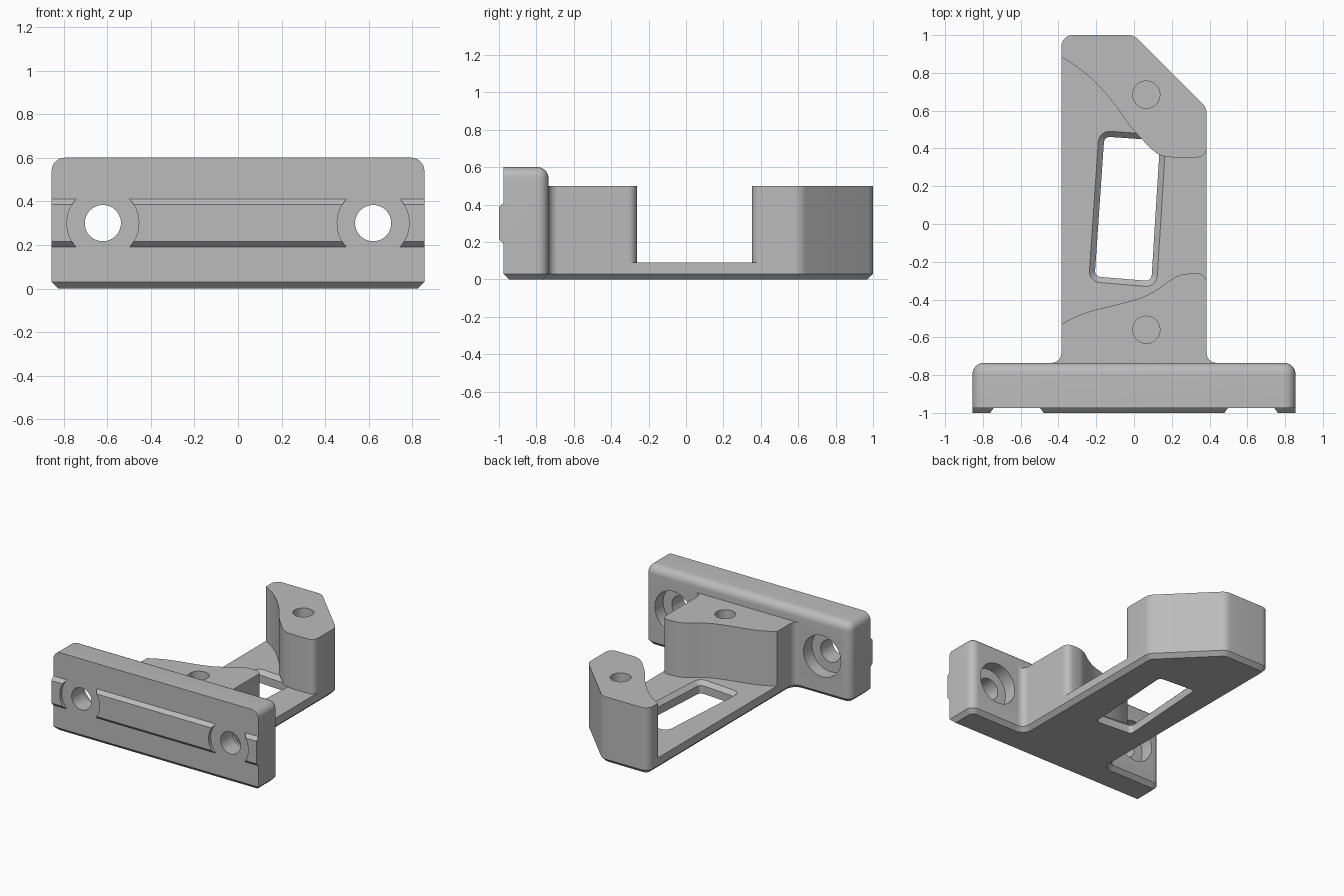
import bpy
import bmesh
import math
from mathutils import Vector

if "Cube" in bpy.data.objects:
    bpy.data.objects.remove(bpy.data.objects["Cube"], do_unlink=True)

grey = bpy.data.materials.new("plain_grey")
grey.use_nodes = True
grey.diffuse_color = (0.5, 0.5, 0.5, 1)
grey.node_tree.nodes["Principled BSDF"].inputs["Base Color"].default_value = (0.5, 0.5, 0.5, 1)


def rounded(corners, steps=8):
    """Outline from (x, y, radius) corners, listed counter-clockwise."""
    pts = []
    n = len(corners)
    for i, (x, y, r) in enumerate(corners):
        p = Vector((x, y))
        if not r:
            pts.append(p)
            continue
        d1 = (Vector(corners[i - 1][:2]) - p).normalized()
        d2 = (Vector(corners[(i + 1) % n][:2]) - p).normalized()
        half = d1.angle(d2) / 2
        centre = p + (d1 + d2).normalized() * r / math.sin(half)
        a = p + d1 * r / math.tan(half) - centre
        b = p + d2 * r / math.tan(half) - centre
        turn = a.angle(b)
        for k in range(steps + 1):
            u = k / steps
            pts.append(centre + (a * math.sin((1 - u) * turn) + b * math.sin(u * turn)) / math.sin(turn))
    return [p for i, p in enumerate(pts) if (p - pts[i - 1]).length > 1e-4]


def spline(points, steps=4):
    """Smooth curve through points, returned as sharp corners."""
    v = [Vector(p) for p in points]
    v = [2 * v[0] - v[1]] + v + [2 * v[-1] - v[-2]]
    out = []
    for a, b, c, d in zip(v, v[1:], v[2:], v[3:]):
        for k in range(steps):
            t = k / steps
            out.append(0.5 * (2 * b + (c - a) * t + (2 * a - 5 * b + 4 * c - d) * t * t
                              + (3 * b - a - 3 * c + d) * t ** 3))
    out.append(v[-2])
    return [(p.x, p.y, 0) for p in out]


def inset(pts, d):
    out = []
    for i, p in enumerate(pts):
        e1 = (p - pts[i - 1]).normalized()
        e2 = (pts[(i + 1) % len(pts)] - p).normalized()
        n1, n2 = Vector((-e1.y, e1.x)), Vector((-e2.y, e2.x))
        out.append(p + (n1 + n2) * d / (1 + n1.dot(n2)))
    return out


def finish(name, bm):
    bmesh.ops.recalc_face_normals(bm, faces=bm.faces)
    mesh = bpy.data.meshes.new(name)
    bm.to_mesh(mesh)
    bm.free()
    mesh.materials.append(grey)
    obj = bpy.data.objects.new(name, mesh)
    bpy.context.collection.objects.link(obj)
    return obj


def stack(name, outline, levels, axis="z"):
    """Prism along an axis; each level is (position, inset of outline)."""
    place = {"z": lambda a, b, c: (a, b, c),
             "y": lambda a, b, c: (b, c, a),
             "x": lambda a, b, c: (c, a, b)}[axis]
    bm = bmesh.new()
    rings = [[bm.verts.new(place(p.x, p.y, c)) for p in inset(outline, d)] for c, d in levels]
    n = len(outline)
    for low, high in zip(rings, rings[1:]):
        for i in range(n):
            j = (i + 1) % n
            bm.faces.new((low[i], low[j], high[j], high[i]))
    bm.faces.new(rings[0][::-1])
    bm.faces.new(rings[-1])
    return finish(name, bm)


def rod(a, b, r, start, end, axis):
    circle = [Vector((a + r * math.cos(t * math.tau / 48), b + r * math.sin(t * math.tau / 48)))
              for t in range(48)]
    return stack("cutter", circle, [(start, 0), (end, 0)], axis)


def activate(obj):
    bpy.ops.object.select_all(action="DESELECT")
    obj.select_set(True)
    bpy.context.view_layer.objects.active = obj


def cut(obj, cutters):
    for cutter in cutters:
        cutter.hide_render = True
        mod = obj.modifiers.new("cut", "BOOLEAN")
        mod.operation = "DIFFERENCE"
        mod.solver = "EXACT"
        mod.object = cutter
        activate(obj)
        bpy.ops.object.modifier_apply(modifier=mod.name)
        bpy.data.objects.remove(cutter, do_unlink=True)


W, A = 0.855, 0.385               # half widths of plate and arm
FRONT, BACK = -0.975, -0.735      # plate faces
FLOOR, BLOCK, TOP = 0.09, 0.5, 0.6
tip = [(A, 0.615, 0.08), (0, 1, 0.08), (-A, 1, 0.06)]

# Chamfered T-shaped floor with a slanted window
floor = stack("base_floor", rounded(
    [(-W, FRONT, 0), (W, FRONT, 0), (W, BACK, 0.06), (A, BACK, 0.05)] + tip
    + [(-A, BACK, 0.05), (-W, BACK, 0.06)]), [(0, 0.03), (0.03, 0), (FLOOR, 0)])
window = rounded([(-0.24, -0.305, 0.06), (0.12, -0.335, 0.06),
                  (0.17, 0.47, 0.06), (-0.185, 0.495, 0.06)])
cut(floor, [stack("cutter", window, [(-0.05, 0.03), (0.06, 0.03), (FLOOR, 0), (0.1, -0.01)])])

# Mounting plate, rounded along its top and back edges
bm = bmesh.new()
bmesh.ops.create_cube(bm, size=1)
for v in bm.verts:
    v.co = (v.co.x * 2 * W, BACK if v.co.y > 0 else FRONT, TOP if v.co.z > 0 else FLOOR)


def is_round(e):
    p, q = (v.co for v in e.verts)
    back, top = p.y == q.y == p.y and min(p.y, q.y) > -0.8, min(p.z, q.z) > 0.5
    return (back and top) or (back and p.x == q.x) and not (p.z == q.z) or (top and p.x == q.x)


bmesh.ops.bevel(bm, geom=[e for e in bm.edges if is_round(e)], offset=0.06,
                segments=8, profile=0.5, affect="EDGES")
plate = finish("mounting_plate", bm)

# Counterbored screw holes
for x in (-0.62, 0.62):
    cut(plate, [rod(0.3, x, 0.083, -1.1, -0.6, "y"), rod(0.3, x, 0.155, BACK - 0.1, -0.6, "y")])

# Locating rail, interrupted around the screw holes
rail = stack("front_rail", rounded([(FRONT, 0.41, 0), (-1, 0.385, 0), (-1, 0.215, 0), (FRONT, 0.19, 0)]),
             [(-W, 0), (W, 0)], "x")
cut(rail, [rod(0.3, x, 0.165, -1.1, -0.9, "y") for x in (-0.62, 0.62)])

# Block next to the plate, with a wavy inner wall
wave = spline([(-A, -0.53), (-0.3, -0.487), (-0.2, -0.453), (-0.05, -0.417), (0.05, -0.385),
               (0.13, -0.342), (0.2, -0.292), (0.25, -0.269), (0.3, -0.262)])
near = stack("near_block", rounded(
    [(-A - 0.05, BACK, 0), (A + 0.05, BACK, 0), (A, BACK, 0.05), (A, -0.262, 0.05)]
    + wave[::-1] + [(-A, BACK, 0.05)]), [(FLOOR, 0), (BLOCK, 0)])

# Block at the arm's end, with a swept inner wall
sweep = spline([(-A, 0.885), (-0.3, 0.83), (-0.2, 0.745), (-0.1, 0.63), (-0.03, 0.53),
                (0.05, 0.44), (0.1, 0.39), (0.15, 0.36), (0.2, 0.353)])
far = stack("far_block", rounded(sweep + [(A, 0.353, 0.05)] + tip), [(FLOOR, 0), (BLOCK, 0)])

# Blind screw holes in the block tops
for block, y in ((near, -0.56), (far, 0.685)):
    cut(block, [rod(0.065, y, 0.072, 0.12, 0.6, "z")])

for obj in (floor, plate, rail, near, far):
    activate(obj)
    bpy.ops.object.shade_smooth_by_angle(angle=math.radians(30))
